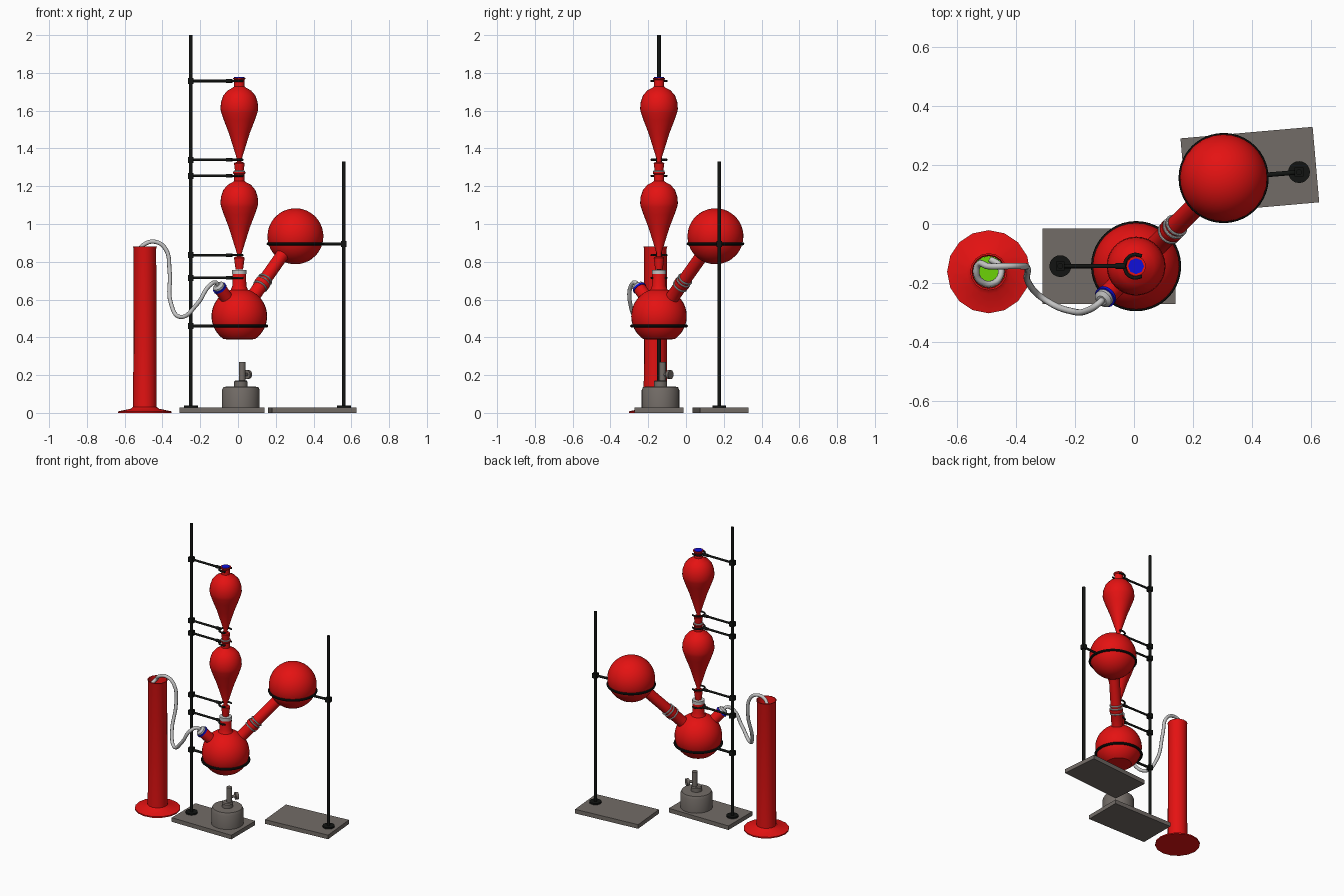
import bpy, bmesh, math
from mathutils import Vector, Matrix

if "Cube" in bpy.data.objects:
    bpy.data.objects.remove(bpy.data.objects["Cube"])


def mat(name, rgb):
    m = bpy.data.materials.new(name)
    m.diffuse_color = (*rgb, 1)
    m.use_nodes = True
    m.node_tree.nodes["Principled BSDF"].inputs["Base Color"].default_value = m.diffuse_color
    return m


RED = mat("red_glass", (0.78, 0.006, 0.006))
BLACK = mat("black_iron", (0.006, 0.007, 0.006))
STONE = mat("warm_grey", (0.17, 0.15, 0.135))
GREY = mat("light_grey", (0.55, 0.55, 0.55))
BLUE = mat("blue_stopper", (0.005, 0.005, 0.7))
GREEN = mat("green_liquid", (0.15, 0.65, 0.002))


def finish(bm, name, material, smooth=True, angle=35):
    bmesh.ops.remove_doubles(bm, verts=bm.verts, dist=1e-5)
    bmesh.ops.recalc_face_normals(bm, faces=bm.faces)
    me = bpy.data.meshes.new(name)
    bm.to_mesh(me)
    bm.free()
    ob = bpy.data.objects.new(name, me)
    bpy.context.collection.objects.link(ob)
    me.materials.append(material)
    if smooth:
        bpy.ops.object.select_all(action='DESELECT')
        ob.select_set(True)
        bpy.context.view_layer.objects.active = ob
        bpy.ops.object.shade_smooth_by_angle(angle=math.radians(angle))
    return ob


def lathe(name, prof, material, origin=(0, 0, 0), axis=(0, 0, 1), n=32):
    """Spin (radius, height) points about an axis through origin."""
    bm = bmesh.new()
    vs = [bm.verts.new((r, 0, z)) for r, z in prof]
    es = [bm.edges.new(p) for p in zip(vs, vs[1:])]
    bmesh.ops.spin(bm, geom=vs + es, cent=(0, 0, 0), axis=(0, 0, 1),
                   angle=math.tau, steps=n, use_merge=True)
    rot = Vector((0, 0, 1)).rotation_difference(Vector(axis)).to_matrix().to_4x4()
    bm.transform(Matrix.Translation(origin) @ rot)
    return finish(bm, name, material)


def rod(name, a, b, r, material, n=12):
    a, b = Vector(a), Vector(b)
    L = (b - a).length
    return lathe(name, [(0, 0), (r, 0), (r, L), (0, L)], material, a, b - a, n)


def box(name, center, size, material, rot=0):
    bm = bmesh.new()
    bmesh.ops.create_cube(bm, size=1)
    bm.transform(Matrix.Translation(center) @ Matrix.Rotation(rot, 4, 'Z')
                 @ Matrix.Diagonal((*size, 1)))
    return finish(bm, name, material, False)


def ring(name, center, R, r, axis, material, n=40):
    prof = [(R + r * math.cos(i * math.tau / 8), r * math.sin(i * math.tau / 8)) for i in range(9)]
    return lathe(name, prof, material, center, axis, n)


def ball(r, a0, a1, steps=20):
    """Arc of a sphere profile between two angles above its equator."""
    out = []
    for i in range(steps + 1):
        a = math.radians(a0 + (a1 - a0) * i / steps)
        out.append((max(r * math.cos(a), 0), r * math.sin(a)))
    return out


def tube(name, pts, r, material):
    cu = bpy.data.curves.new(name, 'CURVE')
    cu.dimensions = '3D'
    cu.bevel_depth, cu.bevel_resolution, cu.use_fill_caps = r, 3, True
    sp = cu.splines.new('BEZIER')
    sp.bezier_points.add(len(pts) - 1)
    for bp, p in zip(sp.bezier_points, pts):
        bp.co = p
        bp.handle_left_type = bp.handle_right_type = 'AUTO'
    sp.resolution_u = 8
    ob = bpy.data.objects.new(name, cu)
    bpy.context.collection.objects.link(ob)
    cu.materials.append(material)


UP = Vector((0, 0, 1))
CX, CY = 0.007, -0.143
PX = -0.25


# Two stands: slab, foot disc and pole
def stand(name, slab_c, rot, px, py, h):
    box(name + "_base", (*slab_c, 0.014), (0.45, 0.257, 0.028), STONE, rot)
    rod(name + "_foot", (px, py, 0.028), (px, py, 0.038), 0.037, BLACK, 20)
    rod(name + "_pole", (px, py, 0.03), (px, py, h), 0.01, BLACK)


stand("main_stand", (-0.085, -0.143), 0, PX, CY, 2.0)
stand("side_stand", (0.393, 0.182), math.radians(5), 0.56, 0.176, 1.33)

# Main flask with a flat bottom and an upright neck
main = Vector((CX, CY, 0.512))
lathe("main_flask", [(0, -0.124)] + ball(0.147, -56, 72, 26) +
      [(0.037, 0.16), (0.036, 0.225), (0, 0.225)], RED, main)
lathe("main_neck_collar", [(0, 0.735), (0.038, 0.735), (0.038, 0.757), (0, 0.757)], GREY, (CX, CY, 0))

# Receiving flask, leaning down into the main flask
recv = Vector((0.304, 0.156, 0.935))
d1 = (recv - main).normalized()
lathe("side_neck_right", [(0.036, 0.12), (0.036, 0.225), (0.042, 0.235), (0.042, 0.25), (0, 0.25)], RED, main, d1)
lathe("receiving_flask", ball(0.148, -90, 76, 30) + [(0.034, 0.16), (0.034, 0.33), (0.03, 0.36), (0, 0.36)],
      RED, recv, -d1)
for i, t in enumerate((0.222, 0.256, 0.275)):
    ring("side_joint_ring_%d" % i, main + d1 * t, 0.037, 0.005, d1, GREY, 24)

# Left neck with stopper
d2 = Vector((-0.108, -0.108, 0.155)).normalized()
lathe("side_neck_left", [(0.034, 0.12), (0.034, 0.205), (0, 0.205)], RED, main, d2)
lathe("side_neck_stopper", [(0, 0.203), (0.038, 0.203), (0.038, 0.214), (0, 0.214)], BLUE, main, d2, 20)
lathe("side_neck_cap", [(0, 0.21), (0.032, 0.21), (0.032, 0.225), (0.018, 0.235), (0, 0.235)], GREY, main, d2, 20)

# Two stacked dropping funnels
for name, z in (("upper_funnel", 0.5), ("lower_funnel", 0.0)):
    prof = [(0, .76), (.02, .76), (.028, .82), (.024, .826), (.012, .828), (.013, .845), (.055, .98),
            (.082, 1.05), (.096, 1.09), (.1, 1.11), (.097, 1.145), (.085, 1.18), (.062, 1.207), (.036, 1.221),
            (.027, 1.228), (.027, 1.262), (.033, 1.268), (.033, 1.274), (0, 1.274)]
    lathe(name, prof, RED, (CX, CY, z))
    rod(name + "_plug", (CX, CY, z + 1.27), (CX, CY, z + 1.277), 0.027, BLUE, 8)
ring("funnel_joint_ring", (CX, CY, 1.278), 0.026, 0.005, UP, GREY, 24)


# Clamps on the main stand: boss, arm, sleeve and open jaws
def boss(name, x, y, z):
    box(name + "_boss", (x, y, z), (0.03, 0.03, 0.032), BLACK)


for i, z in enumerate((1.757, 1.34, 1.255, 0.835, 0.715)):
    n = "clamp_%d" % i
    boss(n, PX, CY, z)
    rod(n + "_arm", (PX, CY, z), (CX - 0.036, CY, z), 0.007, BLACK)
    rod(n + "_sleeve", (CX - 0.07, CY, z), (CX - 0.036, CY, z), 0.01, BLACK)
    R = 0.04
    for side in (1, -1):
        pts = [(CX + R * math.cos(math.radians(a)), CY + side * R * math.sin(math.radians(a)), z)
               for a in (178, 140, 100, 60)]
        tube(n + ("_jaw_back" if side > 0 else "_jaw_front"), pts, 0.006, BLACK)

# Support rings under both flasks
boss("main_ring", PX, CY, 0.46)
rod("main_ring_arm", (PX, CY, 0.46), (CX - 0.14, CY, 0.46), 0.008, BLACK)
ring("main_ring", (CX, CY, 0.46), 0.145, 0.008, UP, BLACK)
boss("side_ring", 0.56, 0.176, 0.895)
rod("side_ring_arm", (0.56, 0.176, 0.895), (recv.x + 0.14, 0.166, 0.895), 0.008, BLACK)
ring("side_ring", (recv.x, recv.y, 0.895), 0.145, 0.008, UP, BLACK)

# Burner
B = (0.015, -0.135, 0)
lathe("burner_body", [(0, .028), (.1, .028), (.1, .12), (.092, .138), (.035, .14), (.035, .165), (.03, .172),
                      (0, .172)], STONE, B)
rod("burner_tube", (0.022, -0.125, 0.165), (0.022, -0.125, 0.27), 0.018, STONE, 16)
k = Vector((0.022, -0.125, 0.203))
kd = Vector((0.6, 0.8, 0))
rod("burner_valve", k, k + kd * 0.045, 0.009, STONE)
rod("burner_knob", k + kd * 0.038, k + kd * 0.056, 0.024, STONE, 16)

# Measuring cylinder, open at the top, with a flared foot
G = Vector((-0.493, -0.162, 0))
lathe("cylinder_vessel", [(0, 0), (.141, 0), (.141, .008), (.075, .022), (.062, .032), (.06, .87), (.063, .88),
                          (.057, .88), (.054, .87), (.054, .03), (0, .03)], RED, G, n=16)
rod("green_liquid", G + UP * 0.031, G + UP * 0.7, 0.0535, GREEN, 16)

# Rubber hose, ending in a coil inside the cylinder
s = main + d2 * 0.225
hose = [s, s + d2 * 0.025, (-0.15, -0.29, 0.675), (-0.215, -0.295, 0.578), (-0.305, -0.255, 0.508),
        (-0.355, -0.205, 0.58), (-0.362, -0.15, 0.75), (-0.385, -0.143, 0.87), (-0.44, -0.143, 0.906),
        (-0.495, -0.143, 0.893)]
for i in range(7):
    a = math.radians(140 + i * 50)
    hose.append((G.x + 0.042 * math.cos(a), G.y + 0.042 * math.sin(a), 0.86 - i * 0.022))
tube("hose", hose, 0.011, GREY)
